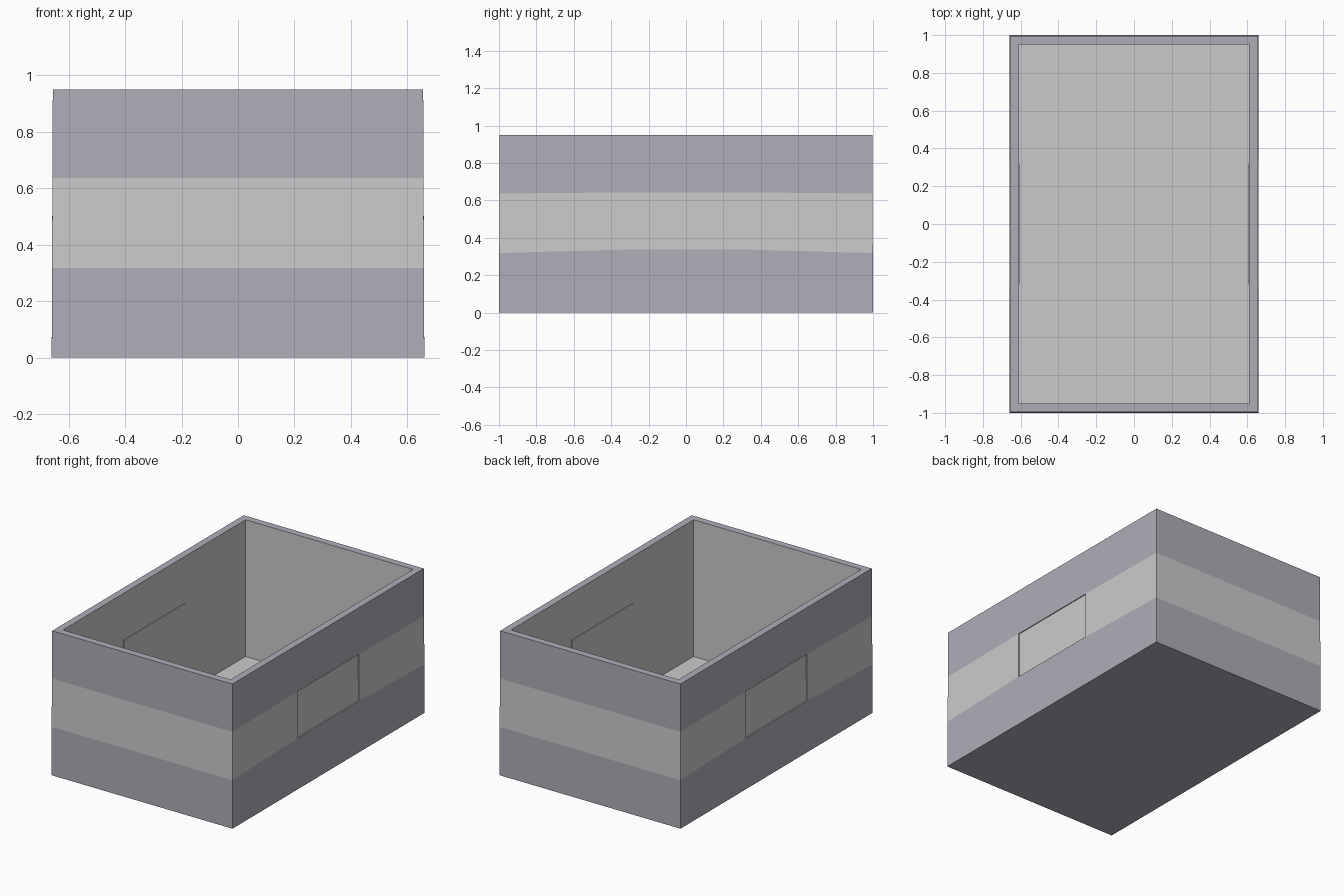
import bpy
import bmesh

cube = bpy.data.objects.get("Cube")
if cube:
    bpy.data.objects.remove(cube, do_unlink=True)


def material(name, rgb):
    m = bpy.data.materials.new(name)
    m.use_nodes = True
    color = (*rgb, 1.0)
    m.diffuse_color = color
    m.node_tree.nodes["Principled BSDF"].inputs["Base Color"].default_value = color
    return m


LILAC, PALE = 0, 1
materials = [material("lilac grey", (0.43, 0.42, 0.48)),
             material("pale grey", (0.60, 0.60, 0.60))]

HEIGHT, FLOOR = 0.95, 0.05
HANDLE = 0.32           # half length of the side panels
BAND = (0.318, 0.636)   # band heights at the corners
PANEL = (0.337, 0.643)  # band heights at the side panels

bm = bmesh.new()


def ring(x, y, z_corner, z_panel):
    """One horizontal loop with extra points at the side panels."""
    points = [(-x, -y, z_corner), (x, -y, z_corner),
              (x, -HANDLE, z_panel), (x, HANDLE, z_panel),
              (x, y, z_corner), (-x, y, z_corner),
              (-x, HANDLE, z_panel), (-x, -HANDLE, z_panel)]
    return [bm.verts.new(p) for p in points]


def bridge(a, b, mat):
    faces = []
    for i in range(len(a)):
        j = (i + 1) % len(a)
        f = bm.faces.new((a[i], a[j], b[j], b[i]))
        f.material_index = mat
        faces.append(f)
    return faces


def wall(x, y, taper, z_low):
    levels = [(z_low, z_low), (BAND[0], PANEL[0]),
              (BAND[1], PANEL[1]), (HEIGHT, HEIGHT)]
    rings = []
    for zc, zp in levels:
        t = taper * zc / HEIGHT
        rings.append(ring(x - t, y - t, zc, zp))
    return rings


# Outer wall with a pale band, inner wall all pale
outer = wall(0.66, 1.0, 0.004, 0.0)
inner = wall(0.61, 0.95, 0.0, FLOOR)
panels = []
for i, mat in enumerate((LILAC, PALE, LILAC)):
    out_faces = bridge(outer[i], outer[i + 1], mat)
    in_faces = bridge(inner[i + 1], inner[i], PALE)
    if i == 1:
        for k in (2, 6):
            panels += [(out_faces[k], 0.006), (in_faces[k], 0.004)]

# Rim, underside and floor
bridge(outer[-1], inner[-1], LILAC)
bm.faces.new(list(reversed(outer[0]))).material_index = LILAC
bm.faces.new(inner[0]).material_index = PALE

# Side panels sit slightly inward on both wall surfaces
for face, depth in panels:
    side = 1 if face.calc_center_median().x > 0 else -1
    result = bmesh.ops.extrude_discrete_faces(bm, faces=[face])
    for f in result["faces"]:
        bmesh.ops.translate(bm, vec=(-side * depth, 0, 0), verts=f.verts)

bm.normal_update()
bmesh.ops.recalc_face_normals(bm, faces=bm.faces)
mesh = bpy.data.meshes.new("open_box")
bm.to_mesh(mesh)
bm.free()
for m in materials:
    mesh.materials.append(m)
box = bpy.data.objects.new("open_box", mesh)
bpy.context.collection.objects.link(box)
